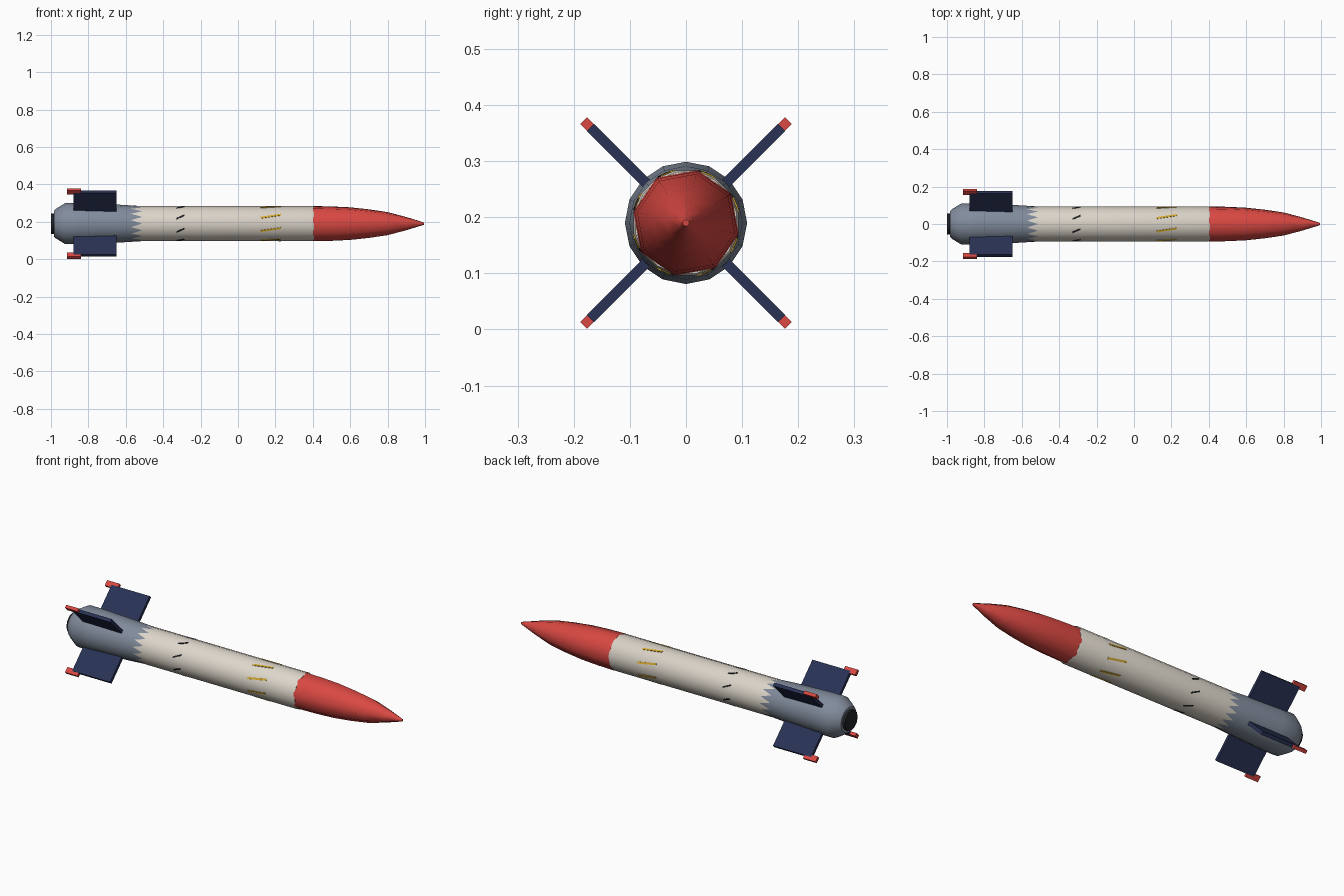
import bpy, bmesh, math
from mathutils import Matrix, Vector

if "Cube" in bpy.data.objects:
    bpy.data.objects.remove(bpy.data.objects["Cube"])

CZ = 0.19  # height of the rocket's long axis


def material(name, rgb):
    m = bpy.data.materials.new(name)
    m.diffuse_color = (*rgb, 1)
    m.use_nodes = True
    m.node_tree.nodes["Principled BSDF"].inputs["Base Color"].default_value = m.diffuse_color
    return m


RED = material("red", (0.70, 0.065, 0.055))
CREAM = material("cream", (0.72, 0.67, 0.59))
GREY = material("slate_grey", (0.22, 0.26, 0.33))
NAVY = material("navy", (0.022, 0.032, 0.09))
BLACK = material("black", (0.015, 0.016, 0.02))
YELLOW = material("yellow", (0.66, 0.40, 0.03))


def finish(name, bm, mat, angle=None):
    bmesh.ops.recalc_face_normals(bm, faces=bm.faces)
    me = bpy.data.meshes.new(name)
    bm.to_mesh(me)
    bm.free()
    me.materials.append(mat)
    ob = bpy.data.objects.new(name, me)
    bpy.context.collection.objects.link(ob)
    if angle:
        bpy.ops.object.select_all(action='DESELECT')
        ob.select_set(True)
        bpy.context.view_layer.objects.active = ob
        bpy.ops.object.shade_smooth_by_angle(angle=math.radians(angle))
    return ob


def around(x, r, a):
    """Point at angle a around the long axis (0 = +y, 90 degrees = up)."""
    return Vector((x, r * math.cos(a), CZ + r * math.sin(a)))


def lathe(name, profile, sides, mat, phase=0.0, angle=50):
    bm = bmesh.new()
    rings = [[bm.verts.new(around(x, r, math.radians(phase) + math.tau * i / sides))
              for i in range(sides)] for x, r in profile]
    for a, b in zip(rings, rings[1:]):
        for i in range(sides):
            j = (i + 1) % sides
            bm.faces.new((a[i], a[j], b[j], b[i]))
    bm.faces.new(rings[0])
    bm.faces.new(rings[-1])
    return finish(name, bm, mat, angle)


# Hull, running from the nozzle to the nose
lathe("nozzle", [(-1.0, 0.055), (-0.97, 0.055)], 12, BLACK)
lathe("tail_section", [(-0.985, 0.068), (-0.975, 0.078), (-0.925, 0.109), (-0.84, 0.109),
                       (-0.63, 0.101), (-0.51, 0.0935)], 16, GREY, 0, 40)
lathe("body_tube", [(-0.62, 0.0955), (0.395, 0.0955), (0.405, 0.092)], 16, CREAM, 11.25, 40)
lathe("nose_cone", [(0.40, 0.096), (0.5, 0.094), (0.6, 0.089), (0.7, 0.078), (0.8, 0.063),
                    (0.9, 0.036), (0.97, 0.014), (0.995, 0.006)], 8, RED, 78, 50)


# Four diagonal fins with red tips
def fin_box(name, x0, x1, r0, r1, thick, a, mat):
    bm = bmesh.new()
    size = Matrix.Diagonal((x1 - x0, r1 - r0, thick, 1))
    place = (Matrix.Translation((0, 0, CZ)) @ Matrix.Rotation(a, 4, 'X')
             @ Matrix.Translation(((x0 + x1) / 2, (r0 + r1) / 2, 0)))
    bmesh.ops.create_cube(bm, size=1, matrix=place @ size)
    finish(name, bm, mat)


for k in range(4):
    a = math.radians(45 + 90 * k)
    fin_box(f"fin_{k + 1}", -0.88, -0.65, 0.07, 0.241, 0.018, a, NAVY)
    fin_box(f"fin_tip_{k + 1}", -0.915, -0.84, 0.228, 0.258, 0.017, a, RED)


# Slanted painted dashes wrapped round the body as thin plates
def dashes(name, x0, x1, width, mid, twist, mat):
    bm = bmesh.new()
    w = math.radians(width) / 2
    for k in range(8):
        m = math.radians(mid + 45 * k)
        t = -math.radians(twist) / 2
        corners = [(x0, m - t - w), (x1, m + t - w), (x1, m + t + w), (x0, m - t + w)]
        low = [bm.verts.new(around(x, 0.092, a)) for x, a in corners]
        top = [bm.verts.new(around(x, 0.0968, a)) for x, a in corners]
        bm.faces.new(low)
        bm.faces.new(top)
        for i in range(4):
            j = (i + 1) % 4
            bm.faces.new((low[i], low[j], top[j], top[i]))
    finish(name, bm, mat)


dashes("yellow_dashes", 0.12, 0.23, 6, 20, 11, YELLOW)
dashes("black_dashes", -0.33, -0.285, 5, 22.5, 13, BLACK)
